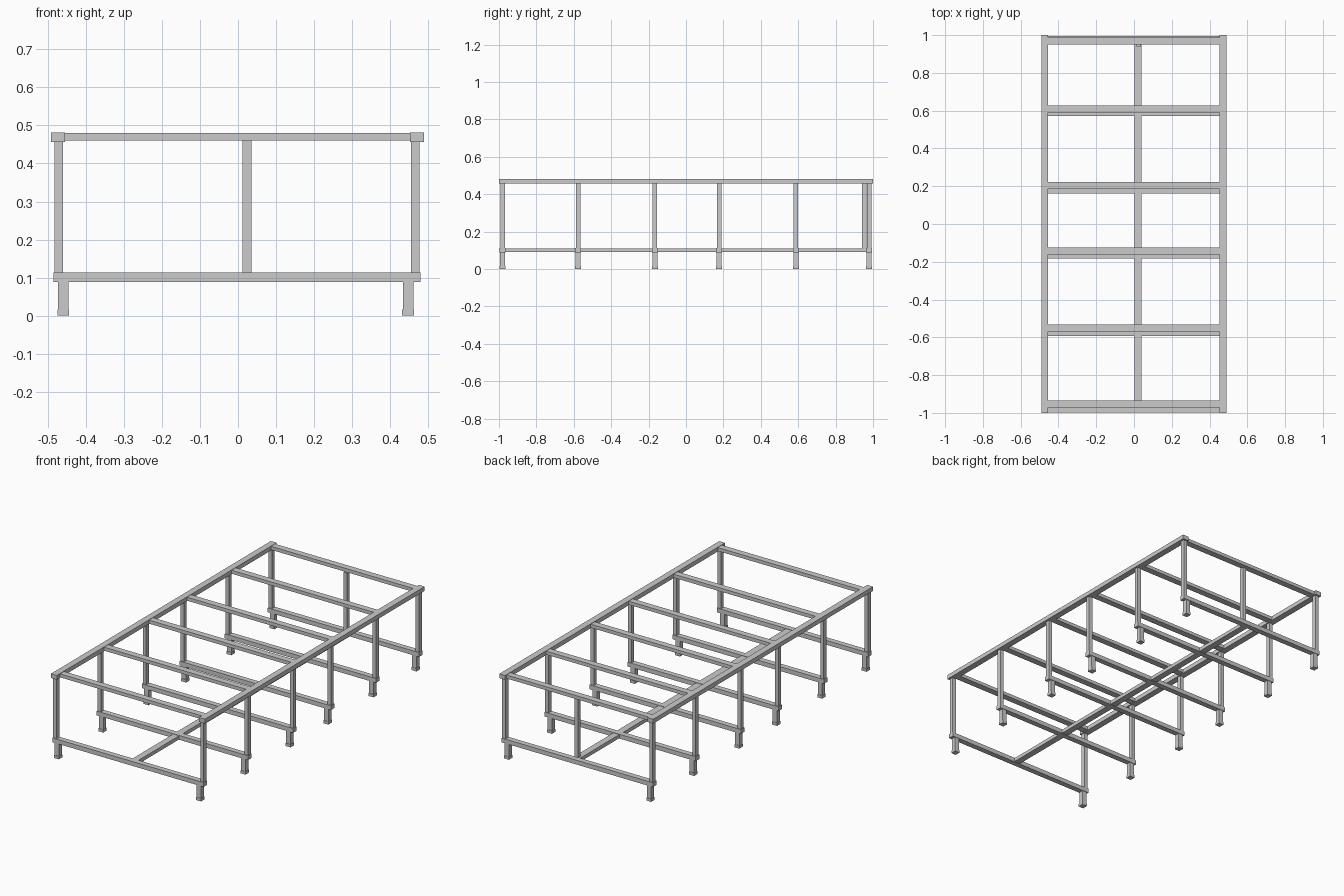
import bpy

if "Cube" in bpy.data.objects:
    bpy.data.objects.remove(bpy.data.objects["Cube"])


def box(name, x, y, z):
    """Box from (min, max) ranges along each axis."""
    c = [(r[0] + r[1]) / 2 for r in (x, y, z)]
    bpy.ops.mesh.primitive_cube_add(size=1, location=c)
    o = bpy.context.object
    o.name = name
    o.scale = [r[1] - r[0] for r in (x, y, z)]
    bpy.ops.object.transform_apply(location=False, rotation=False, scale=True)
    return o


def around(c, h):
    return (c - h, c + h)


# long top rails on both sides
for side, x in (("left", (-0.491, -0.454)), ("right", (0.452, 0.489))):
    box(f"top_side_rail_{side}", x, (-1, 1), (0.457, 0.482))

# six frames: (post / lower rail y, upper rail y)
frames = [(-0.981, -0.953), (-0.577, -0.551), (-0.166, -0.143),
          (0.177, 0.203), (0.588, 0.609), (0.979, 0.969)]
for i, (yb, yt) in enumerate(frames):
    box(f"top_cross_rail_{i}", (-0.454, 0.452), around(yt, 0.0185), (0.460, 0.480))
    box(f"bottom_cross_rail_{i}", (-0.485, 0.479), around(yb, 0.016), (0.088, 0.113))
    for side, px, fx in (("left", -0.471, -0.459), ("right", 0.466, 0.447)):
        box(f"post_{side}_{i}", around(px, 0.011), around(yb, 0.012), (0.113, 0.457))
        box(f"foot_{side}_{i}", around(fx, 0.014), around(yb, 0.0135), (0.015, 0.088))
        box(f"foot_pad_{side}_{i}", around(fx, 0.0155), around(yb, 0.016), (0, 0.016))

# centre beam along the bottom and the single upright at the back
box("bottom_centre_beam", (0.002, 0.040), (-0.965, 0.963), (0.090, 0.111))
box("back_centre_post", (0.012, 0.036), (0.941, 0.965), (0.111, 0.460))
